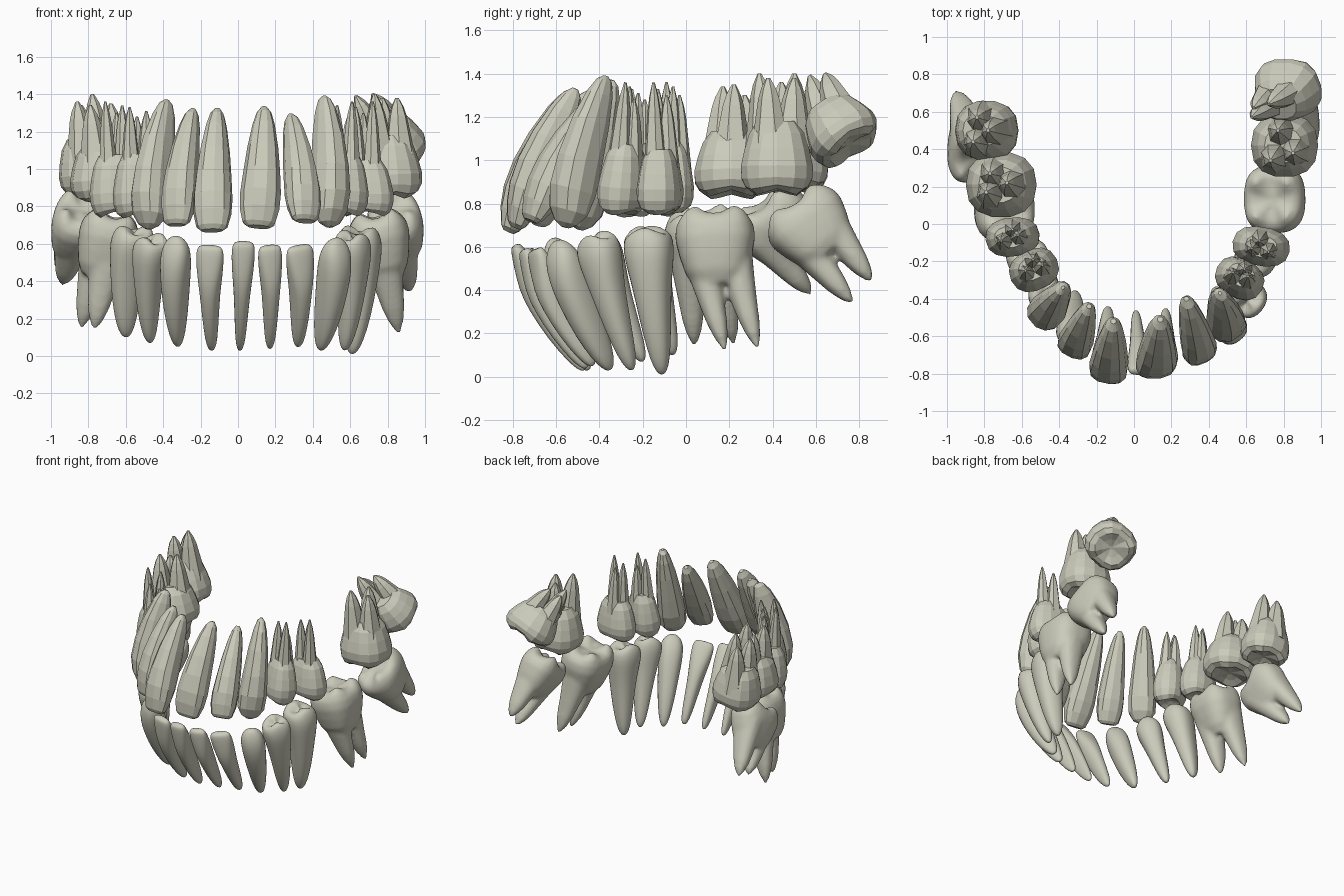
import bpy, bmesh
from math import cos, sin, pi, copysign
from mathutils import Vector as V

if "Cube" in bpy.data.objects:
    bpy.data.objects.remove(bpy.data.objects["Cube"])

ivory = bpy.data.materials.new("ivory")
ivory.use_nodes = True
colour = (.6, .6, .5, 1)
ivory.diffuse_color = colour
ivory.node_tree.nodes["Principled BSDF"].inputs["Base Color"].default_value = colour

# Profiles from biting edge to root tip: (position, width, depth)
LOWER = [(0, .7, .25), (.03, .93, .4), (.12, 1, .6), (.3, .87, .95), (.45, .7, 1),
         (.7, .55, .85), (.9, .42, .55), (.98, .25, .3), (1, .08, .1)]
UPPER = [(0, .55, .25), (.03, .8, .45), (.14, .97, .75), (.27, 1, .95), (.45, .9, 1),
         (.65, .76, .9), (.85, .54, .68), (.95, .36, .45), (1, .14, .15)]
CANINE = [(0, .2, .15), (.03, .6, .4), (.11, .95, .75), (.25, 1, 1), (.45, .88, 1),
          (.7, .7, .85), (.88, .48, .6), (.97, .28, .35), (1, .08, .1)]
PREMOLAR = [(.05, .12, .12), (.025, .45, .45), (.02, .7, .72), (.06, .92, .92), (.15, 1, 1),
            (.29, .86, .9), (.45, .71, .78), (.7, .55, .62), (.9, .38, .42), (.98, .2, .22), (1, .06, .06)]
# Crown profile for teeth with several roots: (position, size, cusp height)
CROWN = [(.15, .08, 0), (.11, .38, .01), (.04, .66, .022), (.12, .87, .015), (.28, .98, .005),
         (.5, 1, 0), (.8, .9, 0), (1.08, .77, 0), (1.3, .55, 0)]


def frame(crown, toward):
    """Axis to the root, direction along the arch, direction across it."""
    axis = (toward - crown).normalized()
    radial = V((crown.x, min(crown.y, 0), 0)).normalized()
    along = V((-radial.y, radial.x, 0))
    along = (along - axis * along.dot(axis)).normalized()
    return axis, along, axis.cross(along)


def rounded(value, power):
    return copysign(abs(value) ** power, value)


def loft(bm, rings, along, across, sides, power=.85):
    """Skin a run of (centre, half width, half depth, lift function) rings."""
    loops = []
    for centre, a, b, lift in rings:
        loop = []
        for i in range(sides):
            t = 2 * pi * (i + .5) / sides
            p = centre + along * a * rounded(cos(t), power) + across * b * rounded(sin(t), power)
            loop.append(bm.verts.new(p + lift(t) if lift else p))
        loops.append(loop)
    for low, high in zip(loops, loops[1:]):
        for i in range(sides):
            j = (i + 1) % sides
            bm.faces.new((low[i], low[j], high[j], high[i]))
    bm.faces.new(loops[0][::-1])
    bm.faces.new(loops[-1])


def finish(bm, name, smooth, fuse=False):
    bmesh.ops.recalc_face_normals(bm, faces=bm.faces)
    mesh = bpy.data.meshes.new(name)
    bm.to_mesh(mesh)
    bm.free()
    mesh.materials.append(ivory)
    for face in mesh.polygons:
        face.use_smooth = smooth
    tooth = bpy.data.objects.new(name, mesh)
    bpy.context.collection.objects.link(tooth)
    if fuse:
        remesh = tooth.modifiers.new("fuse", 'REMESH')
        remesh.mode, remesh.voxel_size, remesh.use_smooth_shade = 'VOXEL', .014, True
        relax = tooth.modifiers.new("relax", 'SMOOTH')
        relax.factor, relax.iterations = .5, 8
    elif smooth:
        tooth.modifiers.new("round", 'SUBSURF').levels = 1
        tooth.modifiers["round"].render_levels = 1


def single(name, profile, crown, root, width, depth, bow=.02):
    """Tooth with one root; smooth in the lower jaw, faceted in the upper."""
    crown, root = V(crown), V(root)
    axis, along, across = frame(crown, root)
    smooth = root.z < crown.z
    outward = V((crown.x, crown.y, 0)).normalized()
    bm = bmesh.new()
    rings = []
    for t, a, b in profile:
        centre = crown.lerp(root, t) + outward * bow * sin(pi * t)
        lift = None
        if profile is PREMOLAR and t < .06:
            lift = lambda ang: axis * .02 * cos(2 * ang)
        rings.append((centre, a * width / 2, b * depth / 2, lift))
    loft(bm, rings, along, across, 16 if smooth else 11)
    finish(bm, name, smooth)


def rooted(name, crown, neck, tips, width, depth, cusps=4, thick=(.095, .115)):
    """Tooth with a cusped crown and a separate taper for each root."""
    crown, neck = V(crown), V(neck)
    axis, along, across = frame(crown, neck)
    smooth = V(tips[0]).z < crown.z
    relief = 1 if smooth else .6
    bm = bmesh.new()
    rings = []
    for t, size, cusp in CROWN:
        lift = lambda ang, c=cusp * relief: axis * c * cos(cusps * ang)
        rings.append((crown.lerp(neck, t), size * width / 2, size * depth / 2, lift))
    loft(bm, rings, along, across, 24 if smooth else 14, .75 if smooth else .85)
    # Roots leave the rim of the neck and curve to their tips
    middle = sum(map(V, tips), V()) / len(tips)
    for tip in map(V, tips):
        fan = tip - middle
        fan = (fan - axis * fan.dot(axis)).normalized() * width * .2
        length = (tip - neck).dot(axis)
        start = neck - axis * .1 + fan
        bend = (neck + axis * length * .4 + fan).lerp(tip - axis * length * .6, .4)
        rings = []
        for k in range(8):
            t = k / 7
            p = start * (1 - t) ** 2 + bend * 2 * t * (1 - t) + tip * t * t
            s = (1 - .68 * t) * (1 if k < 6 else .85 if k == 6 else .3)
            rings.append((p, thick[0] * s, thick[1] * s, None))
        loft(bm, rings, along, across, 14 if smooth else 7)
    finish(bm, name, smooth, fuse=smooth)


# Lower front teeth
single("lower_right_incisor", LOWER, (-.15, -.73, .59), (-.14, -.45, .03), .155, .15)
single("lower_left_central_incisor", LOWER, (.03, -.79, .61), (.01, -.47, .03), .13, .15)
single("lower_left_lateral_incisor", LOWER, (.17, -.75, .59), (.17, -.46, .04), .135, .15)
single("lower_left_outer_incisor", LOWER, (.33, -.7, .59), (.32, -.43, .05), .16, .16)
single("lower_right_canine", CANINE, (-.33, -.62, .64), (-.32, -.37, .05), .165, .18)
single("lower_left_canine", CANINE, (.53, -.6, .63), (.44, -.35, .03), .175, .19)

# Lower premolars
single("lower_right_first_premolar", PREMOLAR, (-.46, -.41, .64), (-.47, -.2, .07), .19, .2)
single("lower_right_second_premolar", PREMOLAR, (-.55, -.2, .69), (-.6, -.06, .1), .21, .24)
single("lower_left_first_premolar", PREMOLAR, (.61, -.42, .66), (.57, -.25, .03), .21, .2)
single("lower_left_second_premolar", PREMOLAR, (.65, -.18, .69), (.61, -.11, .01), .24, .24)

# Lower molars
rooted("lower_left_first_molar", (.73, .13, .77), (.78, .14, .5),
       [(.86, .18, .12), (.86, .33, .13)], .37, .33)
rooted("lower_right_first_molar", (-.66, .07, .77), (-.73, .08, .5),
       [(-.77, .04, .14), (-.84, .22, .15)], .35, .32)
rooted("lower_left_second_molar", (.82, .49, .8), (.87, .63, .62),
       [(.92, .77, .34), (.91, .86, .44)], .39, .29)
rooted("lower_right_second_molar", (-.84, .33, .81), (-.89, .47, .62),
       [(-.94, .58, .38), (-.95, .71, .42)], .38, .26)

# Upper front teeth
single("upper_right_central_incisor", UPPER, (-.14, -.82, .67), (-.11, -.52, 1.32), .21, .2)
single("upper_left_central_incisor", UPPER, (.11, -.79, .69), (.14, -.51, 1.33), .22, .2)
single("upper_right_lateral_incisor", UPPER, (-.33, -.68, .7), (-.24, -.44, 1.32), .19, .18)
single("upper_left_lateral_incisor", UPPER, (.36, -.72, .72), (.28, -.4, 1.29), .19, .19)
single("upper_right_canine", CANINE, (-.48, -.49, .68), (-.38, -.34, 1.37), .2, .22)
single("upper_left_canine", CANINE, (.49, -.56, .69), (.46, -.37, 1.39), .2, .22)

# Upper premolars
thin = (.06, .06)
rooted("upper_right_first_premolar", (-.53, -.25, .74), (-.54, -.24, 1),
       [(-.58, -.25, 1.33), (-.49, -.22, 1.31), (-.54, -.19, 1.28)], .22, .27, 2, thin)
rooted("upper_right_second_premolar", (-.64, -.07, .75), (-.66, -.07, 1),
       [(-.71, -.09, 1.36), (-.62, -.06, 1.34), (-.65, -.03, 1.3)], .21, .29, 2, thin)
rooted("upper_left_first_premolar", (.56, -.3, .75), (.57, -.28, 1),
       [(.61, -.28, 1.36), (.53, -.26, 1.34), (.59, -.24, 1.28)], .21, .27, 2, thin)
rooted("upper_left_second_premolar", (.68, -.12, .75), (.68, -.12, .98),
       [(.72, -.15, 1.36), (.63, -.13, 1.33), (.67, -.09, 1.3)], .21, .31, 2, thin)

# Upper molars
broad = (.1, .095)
rooted("upper_right_first_molar", (-.7, .21, .83), (-.72, .21, 1.06),
       [(-.79, .17, 1.34), (-.68, .22, 1.35), (-.77, .27, 1.3)], .35, .38, 4, broad)
rooted("upper_right_second_molar", (-.77, .5, .86), (-.81, .5, 1.1),
       [(-.86, .44, 1.36), (-.78, .5, 1.4), (-.84, .57, 1.34)], .32, .34, 4, broad)
rooted("upper_left_second_molar", (.81, .42, .84), (.8, .42, 1.1),
       [(.73, .34, 1.4), (.85, .38, 1.38), (.77, .5, 1.38)], .34, .36, 4, broad)
rooted("upper_left_third_molar", (.85, .77, 1.05), (.79, .67, 1.2),
       [(.63, .57, 1.39), (.72, .64, 1.4), (.64, .62, 1.36)], .34, .37, 4, broad)
